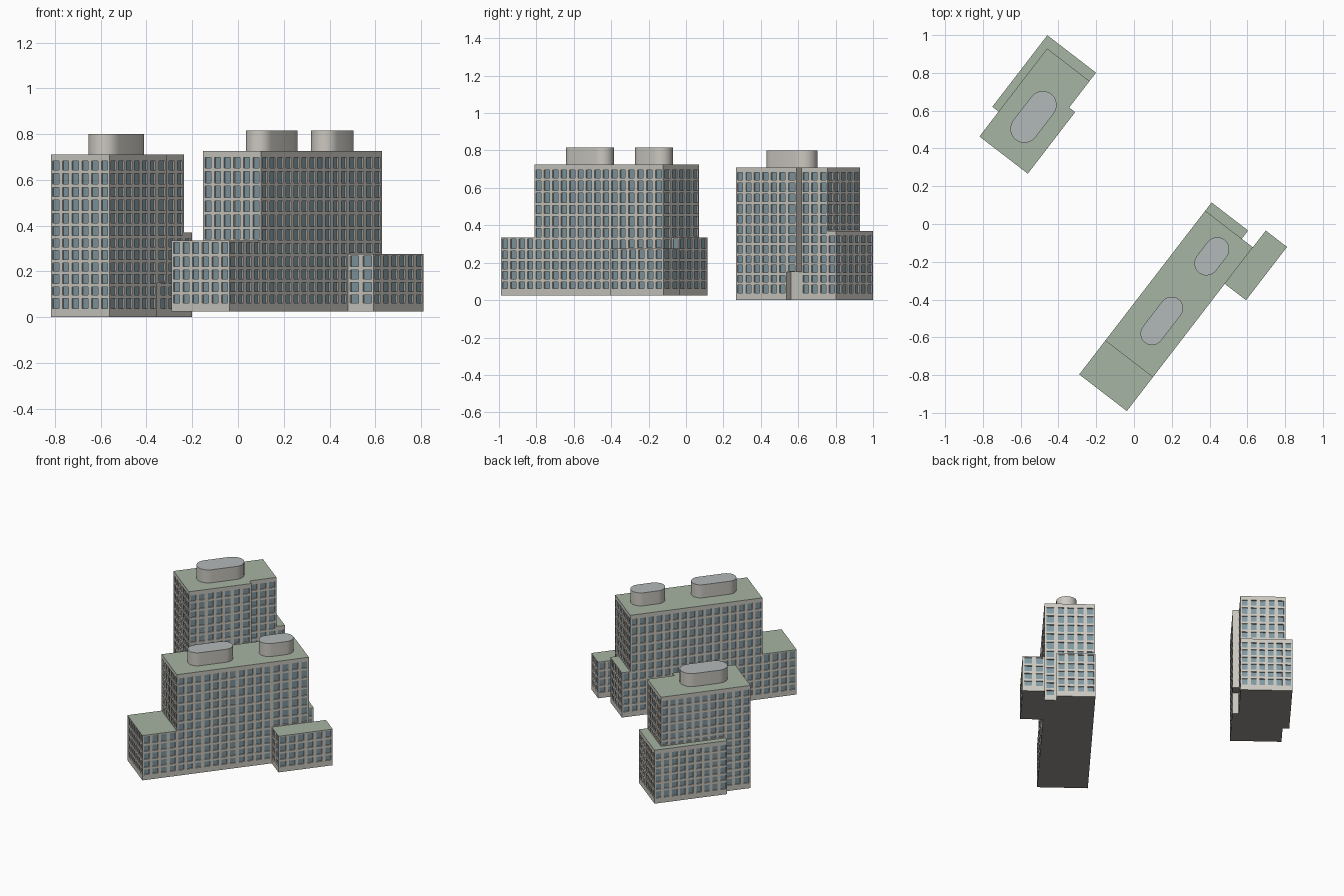
import bpy, bmesh, math
from mathutils import Vector

if "Cube" in bpy.data.objects:
    bpy.data.objects.remove(bpy.data.objects["Cube"])

# Plan axes: u runs along the buildings, v across them
U = Vector((0.61, 0.7924, 0))
V = Vector((0.7924, -0.61, 0))
UP = Vector((0, 0, 1))


def material(name, rgb):
    m = bpy.data.materials.new(name)
    m.diffuse_color = (*rgb, 1)
    m.use_nodes = True
    m.node_tree.nodes["Principled BSDF"].inputs["Base Color"].default_value = m.diffuse_color
    return m


CONCRETE, GLASS, ROOF, DARK, CAP = range(5)
MATS = [material("concrete", (0.60, 0.58, 0.53)),
        material("glass", (0.22, 0.32, 0.37)),
        material("green_roof", (0.38, 0.46, 0.36)),
        material("underside", (0.30, 0.29, 0.27)),
        material("plant_roof", (0.45, 0.48, 0.48))]


def plan(u, v, z=0):
    return U * u + V * v + UP * z


def face(bm, pts, mat):
    f = bm.faces.new([bm.verts.new(p) for p in pts])
    f.material_index = mat
    return f


def finish(bm, name):
    bmesh.ops.remove_doubles(bm, verts=bm.verts, dist=0.0002)
    me = bpy.data.meshes.new(name)
    bm.to_mesh(me)
    bm.free()
    for m in MATS:
        me.materials.append(m)
    ob = bpy.data.objects.new(name, me)
    bpy.context.collection.objects.link(ob)
    return ob


def wall(bm, p, q, z0, z1, levels, plain=False):
    """Concrete grid with recessed windows between plan points p and q."""
    a, b = plan(*p), plan(*q)
    length = (b - a).length
    d = (b - a).normalized()
    inward = UP.cross(d) * 0.008
    bays = 0 if plain else int(length / 0.053 + 0.1)
    rows = [z0] + [z for z in levels if z0 + 0.015 < z < z1 - 0.015] + [z1]

    def rect(s0, s1, h0, h1):
        return [a + d * s + UP * h for s, h in
                ((s0, h0), (s1, h0), (s1, h1), (s0, h1))]

    for lo, hi in zip(rows, rows[1:]):
        if bays == 0 or hi - lo < 0.033:
            face(bm, rect(0, length, lo, hi), CONCRETE)
            continue
        w = length / bays
        for i in range(bays):
            outer = rect(i * w, (i + 1) * w, lo, hi)
            inner = rect((i + 0.18) * w, (i + 0.82) * w, lo + 0.007, hi - 0.008)
            deep = [c + inward for c in inner]
            for k in range(4):
                n = (k + 1) % 4
                face(bm, [outer[k], outer[n], inner[n], inner[k]], CONCRETE)
                face(bm, [inner[k], inner[n], deep[n], deep[k]], CONCRETE)
            face(bm, deep, GLASS)


def block(name, outline, starts, z0, z1, levels, footprint=None):
    """Building volume; starts gives each wall's lower edge, None = joined side."""
    bm = bmesh.new()
    for i, s in enumerate(starts):
        if s is not None:
            wall(bm, outline[i], outline[(i + 1) % len(outline)], s, z1, levels)
    face(bm, [plan(u, v, z1) for u, v in outline], ROOF)
    face(bm, [plan(u, v, z0) for u, v in reversed(footprint or outline)], DARK)
    return finish(bm, name)


def plant_room(name, x, y, half, r, z0, z1):
    """Capsule-shaped rooftop housing."""
    bm = bmesh.new()
    ring = []
    for end in (1, -1):
        for i in range(13):
            t = math.pi * i / 12
            ring.append(Vector((x, y, 0)) + U * end * (half + r * math.sin(t))
                        - V * end * -r * math.cos(t))
    ring.reverse()
    if (ring[0] - ring[6]).cross(ring[12] - ring[6]).z > 0:
        ring.reverse()
    face(bm, [p + UP * z1 for p in ring], CAP)
    for p, q in zip(ring, ring[1:] + ring[:1]):
        face(bm, [p + UP * z0, q + UP * z0, q + UP * z1, p + UP * z1], CONCRETE)
    bmesh.ops.remove_doubles(bm, verts=bm.verts, dist=0.0002)
    bmesh.ops.recalc_face_normals(bm, faces=bm.faces)
    ob = finish(bm, name)
    bpy.ops.object.select_all(action='DESELECT')
    ob.select_set(True)
    bpy.context.view_layer.objects.active = ob
    bpy.ops.object.shade_smooth_by_angle(angle=math.radians(35))


# Rear building: tower with a stepped side, lower wrap-around podium
LA = [.03, .09, .14, .195, .245, .3, .35, .405, .46, .52, .575, .635, .69]
block("rear_tower",
      [(-.132, -.931), (-.132, -.608), (.21, -.608), (.279, -.608),
       (.279, -.648), (.456, -.648), (.456, -.931), (.034, -.931)],
      [0, 0, .15, .15, 0, .37, .37, 0], 0, .71, LA,
      [(-.132, -.931), (-.132, -.608), (.21, -.608), (.21, -.648),
       (.456, -.648), (.456, -.931)])
block("rear_podium",
      [(.034, -.973), (.034, -.931), (.456, -.931), (.456, -.648),
       (.512, -.648), (.512, -.973)],
      [0, None, None, 0, 0, 0], 0, .37, LA)

# Recessed entrance under the rear tower's step
bm = bmesh.new()
wall(bm, (.21, -.608), (.21, -.648), 0, .15, [], True)
bm.faces.ensure_lookup_table()
bm.faces[0].normal_flip()
bm.faces[0].normal_flip()
wall(bm, (.21, -.648), (.279, -.648), 0, .15, [], True)
face(bm, [plan(u, v, .15) for u, v in
          ((.21, -.648), (.279, -.648), (.279, -.608), (.21, -.608))], DARK)
finish(bm, "entrance_recess")

# Front building: long slab tower with three lower wings
LB = [.055, .105, .16, .215, .27, .33, .39, .455, .515, .58, .645, .705]
B = .025
block("front_tower",
      [(-.582, .256), (-.582, .574), (.042, .574), (.286, .574),
       (.286, .50), (.286, .256)],
      [.335, B, .275, B, .335, B], B, .725, LB)
block("south_wing",
      [(-.808, .256), (-.808, .574), (-.582, .574), (-.582, .256)],
      [B, B, None, B], B, .335, LB)
block("north_wing",
      [(.286, .256), (.286, .50), (.341, .50), (.341, .256)],
      [None, B, B, B], B, .335, LB)
block("east_wing",
      [(.042, .574), (.042, .716), (.398, .716), (.398, .574), (.286, .574)],
      [B, B, B, B, None], B, .275, LB)

# Rooftop housings
plant_room("rear_plant_room", -.532, .567, .08, .074, .71, .80)
plant_room("front_plant_room_large", .147, -.513, .085, .061, .725, .815)
plant_room("front_plant_room_small", .412, -.171, .047, .064, .725, .815)
